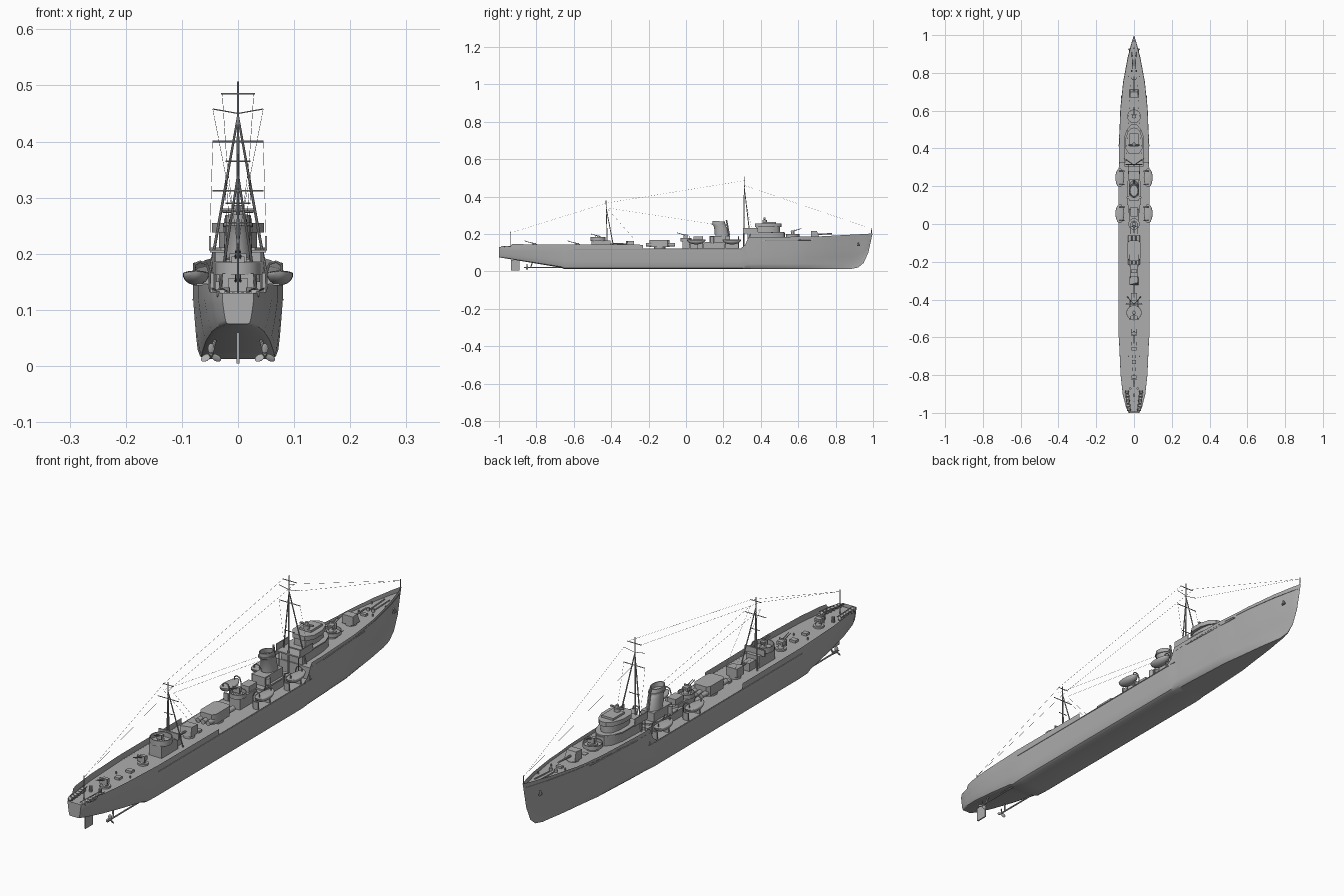
import bpy, bmesh, math
from mathutils import Vector, Matrix

if "Cube" in bpy.data.objects:
    bpy.data.objects.remove(bpy.data.objects["Cube"])

grey = bpy.data.materials.new("ship grey")
grey.use_nodes = True
grey.diffuse_color = (0.42, 0.42, 0.42, 1)
grey.node_tree.nodes["Principled BSDF"].inputs["Base Color"].default_value = grey.diffuse_color


def finish(name, bm, angle=35):
    bmesh.ops.recalc_face_normals(bm, faces=bm.faces)
    mesh = bpy.data.meshes.new(name)
    bm.to_mesh(mesh)
    bm.free()
    mesh.materials.append(grey)
    ob = bpy.data.objects.new(name, mesh)
    bpy.context.collection.objects.link(ob)
    bpy.ops.object.select_all(action='DESELECT')
    ob.select_set(True)
    bpy.context.view_layer.objects.active = ob
    bpy.ops.object.shade_smooth_by_angle(angle=math.radians(angle))
    return ob


def box(bm, x, y, z0, z1, sx, sy):
    m = Matrix.Translation((x, y, (z0 + z1) / 2)) @ Matrix.Diagonal((sx, sy, z1 - z0, 1))
    bmesh.ops.create_cube(bm, size=1, matrix=m)


def rod(bm, a, b, r, r2=None, n=8):
    a, b = Vector(a), Vector(b)
    d = b - a
    m = Matrix.Translation((a + b) / 2) @ d.to_track_quat('Z', 'Y').to_matrix().to_4x4()
    bmesh.ops.create_cone(bm, cap_ends=True, segments=n, radius1=r,
                          radius2=r if r2 is None else r2, depth=d.length, matrix=m)


def drum(bm, y, z0, z1, r, r2=None, x=0, n=24):
    rod(bm, (x, y, z0), (x, y, z1), r, r2, n)


def prism(bm, half, z0, z1):
    """Extrude an outline given as (x, y) points on the +x side."""
    pts = half + [(-x, y) for x, y in reversed(half) if x > 0]
    lo = [bm.verts.new((x, y, z0)) for x, y in pts]
    hi = [bm.verts.new((x, y, z1)) for x, y in pts]
    bm.faces.new(lo)
    bm.faces.new(hi)
    for i in range(len(pts)):
        j = (i + 1) % len(pts)
        bm.faces.new((lo[i], lo[j], hi[j], hi[i]))


def tub(bm, y, z0, z1, r, x=0, n=24):
    """Open round gun tub with a floor."""
    rings = []
    for rr, z in ((r, z0), (r, z1), (r * .93, z1), (r * .93, z0 + .004)):
        rings.append([bm.verts.new((x + rr * math.cos(2 * math.pi * i / n),
                                    y + rr * math.sin(2 * math.pi * i / n), z)) for i in range(n)])
    for p, q in zip(rings, rings[1:]):
        for i in range(n):
            bm.faces.new((p[i], p[(i + 1) % n], q[(i + 1) % n], q[i]))
    bm.faces.new(rings[0])
    bm.faces.new(rings[-1])


def curve(table, y):
    for (a, u), (b, v) in zip(table, table[1:]):
        if y <= b:
            return u + (v - u) * max(0, (y - a) / (b - a))
    return table[-1][1]


# Hull lines: half beam, keel height, top edge, bottom fullness
BEAM = [(-1, .028), (-.97, .043), (-.9, .06), (-.8, .071), (-.6, .08), (.4, .08), (.6, .073),
        (.75, .058), (.88, .034), (.96, .013), (.997, .001)]
KEEL = [(-1, .075), (-.67, .02), (-.65, .012), (.88, .012), (.92, .02), (.95, .045), (.975, .1), (.997, .2)]
EDGE = [(-1, .13), (-.94, .132), (-.93, .145), (-.231, .142), (-.229, .121), (.29, .121),
        (.315, .14), (.335, .183), (.7, .186), (.997, .202)]
FULL = [(-1, .8), (-.6, .9), (.3, .9), (.6, .75), (.8, .45), (.9, .12), (.94, .03), (1, .01)]
stations = sorted({round(y, 3) for t in (BEAM, KEEL, EDGE, FULL) for y, _ in t if y < .998}
                  | {round(-.95 + i * .05, 3) for i in range(39)})

bm = bmesh.new()
rows = []
for y in stations:
    w, k, top, f = (curve(t, y) for t in (BEAM, KEEL, EDGE, FULL))
    b, h = w * f, min(top, .12 if y < .3 else top) - k
    half = [(0, k), (b * .8, k), (b * .94, k + .05 * h), (b, k + .16 * h)]
    half += [(b + (w - b) * t ** .8, k + (.16 + .84 * t) * h) for t in (.25, .5, .75, 1)]
    half += [(w, max(top, k + h))]
    ring = [(-x, z) for x, z in reversed(half[1:])] + half
    rows.append([bm.verts.new((x, y, z)) for x, z in ring])
for p, q in zip(rows, rows[1:]):
    for i in range(len(p) - 1):
        bm.faces.new((p[i], p[i + 1], q[i + 1], q[i]))
bm.faces.new(rows[0])
bmesh.ops.remove_doubles(bm, verts=bm.verts, dist=.00002)
hull = finish("hull_and_bulwarks", bm, 40)


# Decks
def deck(name, y0, y1, za, zb):
    bm = bmesh.new()
    ys = [y0] + [y for y in stations if y0 < y < y1] + [y1]
    side = [[bm.verts.new((s * curve(BEAM, y) * .995, y, za + (zb - za) * (y - y0) / (y1 - y0)))
             for y in ys] for s in (-1, 1)]
    for i in range(len(ys) - 1):
        bm.faces.new((side[0][i], side[1][i], side[1][i + 1], side[0][i + 1]))
    finish(name, bm)


deck("main_deck", -.995, .34, .119, .119)
deck("forecastle_deck", .325, .985, .166, .184)
bm = bmesh.new()
box(bm, 0, .329, .117, .166, .158, .006)
finish("forecastle_bulkhead", bm)
bm = bmesh.new()
for s in (-1, 1):
    rod(bm, (s * .0795, .41, .166), (s * .066, .68, .168), .0018)
    rod(bm, (s * .08, -.6, .118), (s * .08, .3, .118), .0018)
    rod(bm, (s * .022, .92, .152), (s * .027, .925, .138), .004)
    box(bm, s * .024, .922, .136, .142, .006, .016)
finish("rubbing_strakes_and_anchors", bm)

# Bridge
bm = bmesh.new()
prism(bm, [(.045, .33), (.045, .45), (.036, .5), (.018, .525), (0, .53)], .16, .206)
prism(bm, [(.03, .35), (.052, .39), (.052, .46), (.038, .5), (.018, .522), (0, .526)], .206, .211)
prism(bm, [(.024, .375), (.034, .4), (.034, .45), (.027, .485), (.012, .5), (0, .503)], .211, .238)
prism(bm, [(.026, .37), (.046, .4), (.046, .45), (.032, .49), (.014, .508), (0, .51)], .238, .255)
box(bm, 0, .445, .255, .263, .05, .07)
drum(bm, .42, .255, .275, .012)
rod(bm, (-.028, .42, .277), (.028, .42, .277), .004)
drum(bm, .42, .275, .287, .006)
finish("bridge", bm)
bm = bmesh.new()
box(bm, 0, .345, .202, .207, .1, .08)
for s in (-1, 1):
    box(bm, s * .05, .345, .207, .232, .003, .08)
    rod(bm, (s * .042, .31, .119), (s * .042, .31, .204), .002)
finish("signal_platform", bm)

# Funnel on its deckhouse
bm = bmesh.new()
box(bm, 0, .17, .117, .15, .065, .22)
prism(bm, [(.036, .1), (.036, .22), (.022, .255), (0, .262)], .15, .156)
box(bm, 0, .18, .156, .19, .054, .11)
finish("funnel_house", bm)
bm = bmesh.new()
SECT = [(.192, .19, .027), (.185, .235, .025), (.177, .248, .025), (.177, .248, .028),
        (.176, .254, .028), (.176, .254, .025), (.174, .268, .024), (.174, .268, .021), (.176, .25, .021)]
rings = [[bm.verts.new((r * .95 * math.cos(a * math.pi / 14), y + r * 1.4 * math.sin(a * math.pi / 14),
                        z - .1 * r * math.sin(a * math.pi / 14))) for a in range(28)] for y, z, r in SECT]
for p, q in zip(rings, rings[1:]):
    for i in range(28):
        bm.faces.new((p[i], p[(i + 1) % 28], q[(i + 1) % 28], q[i]))
bm.faces.new(rings[-1])
rod(bm, (0, .232, .19), (0, .216, .275), .004)
for s in (-1, 1):
    rod(bm, (s * .03, .14, .15), (s * .03, .14, .185), .009, .009, 12)
finish("funnel", bm)

# Platforms, aft deckhouses
bm = bmesh.new()
box(bm, 0, .03, .117, .163, .045, .1)
tub(bm, .0, .16, .177, .03)
box(bm, 0, .065, .163, .185, .036, .05)
finish("midship_gun_platform", bm)
bm = bmesh.new()
drum(bm, .57, .166, .186, .022)
tub(bm, .57, .184, .199, .036)
finish("forward_gun_platform", bm)
bm = bmesh.new()
box(bm, 0, -.455, .117, .165, .055, .1)
tub(bm, -.47, .162, .184, .04)
box(bm, 0, -.422, .162, .186, .085, .006)
box(bm, 0, -.385, .117, .15, .03, .04)
finish("aft_deckhouse", bm)


# Guns
def light_gun(name, y, z, way, size=1.0):
    bm = bmesh.new()
    drum(bm, y, z, z + .006 * size, .018 * size, n=12)
    drum(bm, y, z, z + .022 * size, .012 * size, .006 * size, n=12)
    for s in (-.004, .004):
        rod(bm, (s, y - way * .012, z + .022 * size), (s, y + way * .048 * size, z + .04 * size), .0022, .0014)
    box(bm, 0, y, z + .016 * size, z + .03 * size, .022 * size, .016 * size)
    box(bm, 0, y + way * .012, z + .012 * size, z + .034 * size, .03 * size, .003)
    finish(name, bm)


def main_gun(name, y, z, way):
    bm = bmesh.new()
    drum(bm, y, z, z + .012, .021)
    n0 = len(bm.verts)
    box(bm, 0, y, z + .01, z + .044, .046, .044)
    bm.verts.ensure_lookup_table()
    for v in bm.verts[n0:]:
        if v.co.z > z + .03 and (v.co.y - y) * way > 0:
            v.co.y -= way * .012
            v.co.x *= .85
    rod(bm, (0, y, z + .026), (0, y + way * .09, z + .029), .0045, .003, 10)
    finish(name, bm)


main_gun("fore_main_gun", .69, .172, 1)
main_gun("aft_main_gun", -.3, .119, -1)
light_gun("bridge_light_gun", .57, .189, 1)
light_gun("midship_light_gun", 0, .166, -1)
light_gun("deckhouse_light_gun", -.47, .168, -1, .8)
light_gun("after_light_gun", -.58, .119, -1, 1.1)
light_gun("stern_light_gun", -.81, .119, -1, 1.1)

# Torpedo mount
bm = bmesh.new()
drum(bm, -.14, .117, .13, .03)
prism(bm, [(.024, -.195), (.034, -.18), (.034, -.1), (.024, -.088)], .13, .168)
for x in (-.022, 0, .022):
    rod(bm, (x, -.215, .142), (x, -.06, .142), .0095, n=14)
finish("torpedo_mount", bm)

# Boats and davits
for s, side in ((1, "left"), (-1, "right")):
    for y, place in ((.245, "fore"), (.055, "aft")):
        bm = bmesh.new()
        bmesh.ops.create_uvsphere(bm, u_segments=20, v_segments=12, radius=1)
        for v in bm.verts:
            x, yy, z = v.co
            v.co = (s * .075 + x * .0235, y + yy * .05, .164 + z * (.006 if z > 0 else .02) + .005 * yy ** 4)
        finish(f"{side}_{place}_boat", bm, 50)
        bm = bmesh.new()
        for dy in (-.035, .035):
            path = [(.052, .119), (.05, .165), (.056, .182), (.068, .186), (.078, .18), (.078, .165)]
            for (xa, za), (xb, zb) in zip(path, path[1:]):
                rod(bm, (s * xa, y + dy, za), (s * xb, y + dy, zb), .0022)
            box(bm, s * .064, y + dy, .117, .147, .02, .006)
        finish(f"{side}_{place}_davits", bm)

# Masts
bm = bmesh.new()
rod(bm, (0, .308, .119), (0, .312, .507), .0035, .0018)
for s in (-1, 1):
    rod(bm, (s * .05, .345, .166), (0, .312, .445), .0028, .002)
for z, w in ((.485, .03), (.4, .045), (.29, .022)):
    rod(bm, (-w, .315, z), (w, .315, z), .0016)
for s in (-1, 1):
    rod(bm, (0, .315, .45), (s * .045, .315, .458), .001)
finish("fore_mast", bm)
bm = bmesh.new()
rod(bm, (0, -.42, .119), (0, -.428, .378), .003, .0016)
for s in (-1, 1):
    rod(bm, (s * .035, -.385, .119), (0, -.427, .34), .0025, .002)
for z, w in ((.312, .045), (.365, .022), (.255, .018)):
    rod(bm, (-w, -.425, z), (w, -.425, z), .0015)
finish("main_mast", bm)
bm = bmesh.new()
rod(bm, (0, -.94, .119), (0, -.94, .212), .0018)
rod(bm, (0, .99, .185), (0, .993, .232), .0018)
finish("flag_staffs", bm)

# Rigging
bm = bmesh.new()
for s in (-1, 1):
    for a, b in (((.028, .315, .485), (.02, -.425, .365)), ((.02, -.425, .365), (0, -.94, .205)),
                 ((.045, .315, .458), (0, .99, .228)), ((.045, .315, .4), (.05, .35, .232)),
                 ((.022, -.425, .34), (.015, .16, .25)), ((.022, -.425, .34), (.02, -.27, .165))):
        rod(bm, (s * a[0], *a[1:]), (s * b[0], *b[1:]), .0004, n=3)
finish("rigging", bm)

# Deck fittings at bow and stern
bm = bmesh.new()
for s in (-1, 1):
    rod(bm, (s * .008, .82, .181), (s * .01, .91, .185), .0025)
    drum(bm, .81, .175, .19, .006, x=s * .011, n=12)
    for y in (.78, .86, -.7):
        drum(bm, y, .119 if y < 0 else .17, .128 if y < 0 else .188, .003, x=s * .03, n=8)
box(bm, 0, .77, .17, .186, .022, .014)
for y, w in ((.62, .02), (-.25, .03), (-.66, .024), (-.73, .02)):
    z = .165 if y > 0 else .117
    box(bm, 0, y, z, z + .011, w, .02)
finish("deck_fittings", bm)
bm = bmesh.new()
for s in (-1, 1):
    for x in (.026, .042):
        rod(bm, (s * (x + .004), -.88, .138), (s * (x - .008), -.99, .132), .0018)
    for i in range(6):
        y = -.89 - i * .018
        x = s * (.038 - i * .0016)
        rod(bm, (x - .007, y, .129), (x + .007, y, .129), .007, n=12)
    drum(bm, -.87, .119, .14, .006, x=s * .02, n=10)
finish("depth_charge_racks", bm)

# Rudder, shafts, propellers
bm = bmesh.new()
box(bm, 0, -.912, .004, .06, .005, .045)
finish("rudder", bm)
bm = bmesh.new()
for s in (-1, 1):
    x = s * .048
    rod(bm, (x, -.6, .02), (x, -.85, .02), .003)
    rod(bm, (x, -.83, .02), (x * .8, -.82, .055), .003)
    rod(bm, (x, -.845, .02), (x, -.865, .02), .005, .002)
    for k in range(3):
        turn = Matrix.Rotation(k * math.tau / 3, 4, 'Y') @ Matrix.Rotation(.5, 4, 'Z')
        bmesh.ops.create_uvsphere(bm, u_segments=10, v_segments=6, radius=1, matrix=Matrix.Translation(
            (x, -.85, .02)) @ turn @ Matrix.Translation((0, 0, .011)) @ Matrix.Diagonal((.007, .0015, .0095, 1)))
finish("propellers", bm)
